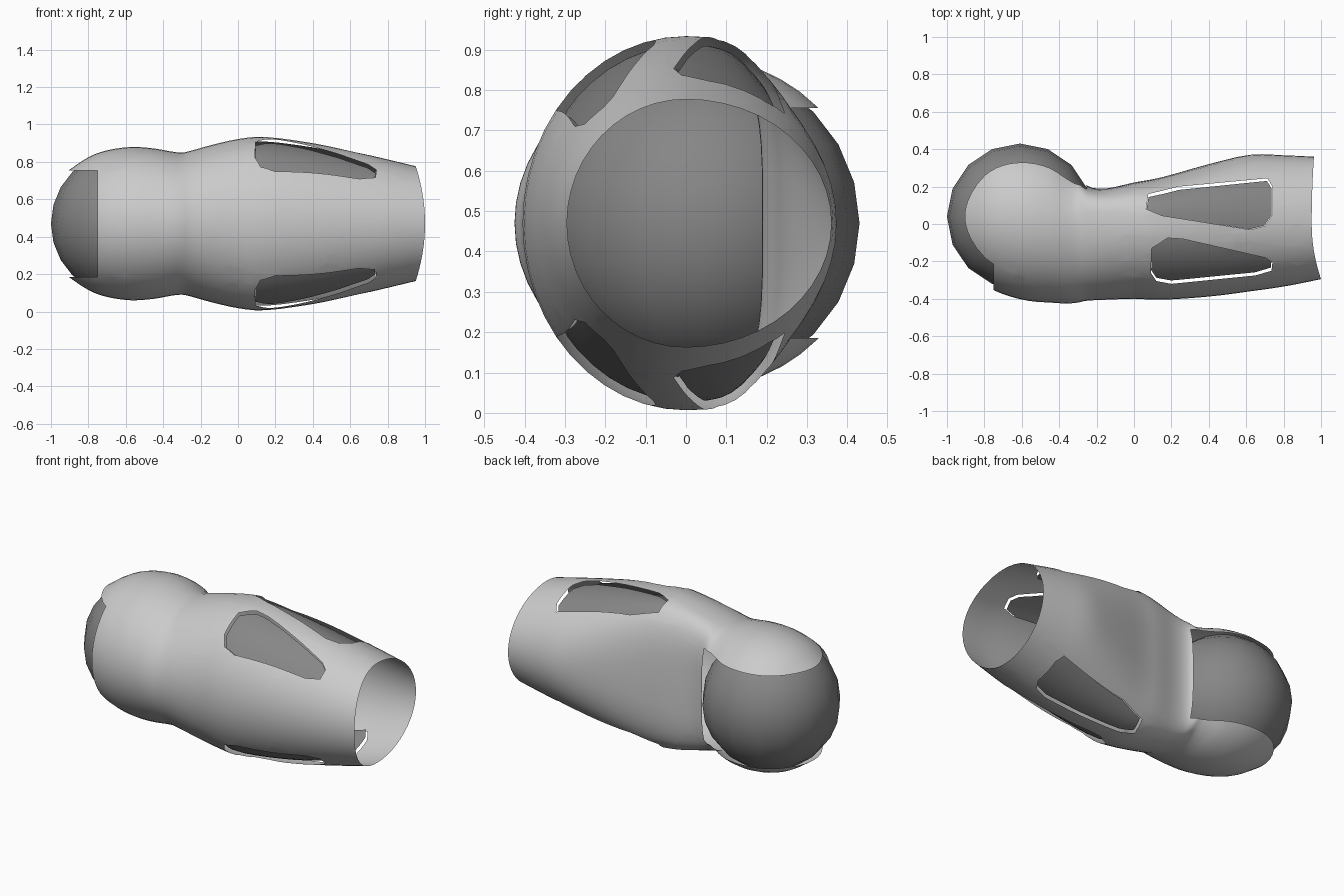
import bpy, bmesh, math
from mathutils import Vector

if "Cube" in bpy.data.objects:
    bpy.data.objects.remove(bpy.data.objects["Cube"])

CZ = 0.47          # height of the long axis
SIDES = 48

dark = bpy.data.materials.new("dark_grey")
dark.diffuse_color = (0.24, 0.24, 0.24, 1)
dark.use_nodes = True
dark.node_tree.nodes["Principled BSDF"].inputs["Base Color"].default_value = dark.diffuse_color

# Shell sections along x: x, front y, back y, half height, centre y, back squareness
SECTIONS = [
    (-0.905, -0.25, 0.33, 0.285, 0.04, 2), (-0.80, -0.325, 0.405, 0.355, 0.04, 2),
    (-0.70, -0.375, 0.44, 0.392, 0.04, 2), (-0.57, -0.41, 0.445, 0.41, 0.03, 2),
    (-0.45, -0.42, 0.42, 0.402, 0.01, 2), (-0.36, -0.425, 0.36, 0.386, 0, 2),
    (-0.30, -0.42, 0.29, 0.38, 0, 2.3), (-0.25, -0.41, 0.205, 0.39, 0, 3.5),
    (-0.15, -0.405, 0.19, 0.418, 0, 3.6), (0.0, -0.40, 0.222, 0.452, 0, 3.2),
    (0.15, -0.405, 0.25, 0.463, 0, 2.8), (0.40, -0.388, 0.32, 0.43, 0, 2.3),
    (0.62, -0.36, 0.37, 0.385, 0, 2), (0.80, -0.33, 0.367, 0.343, 0, 2),
    (0.95, -0.295, 0.36, 0.307, 0, 2),
]


def smooth_sections(rows, steps=3):
    out = []
    for i in range(len(rows) - 1):
        a, b = rows[max(i - 1, 0)], rows[i]
        c, d = rows[i + 1], rows[min(i + 2, len(rows) - 1)]
        for s in range(steps):
            t = s / steps
            out.append([0.5 * (2 * q + (r - p) * t + (2 * p - 5 * q + 4 * r - w) * t * t
                               + (3 * q - p - 3 * r + w) * t ** 3)
                        for p, q, r, w in zip(a, b, c, d)])
    return out + [list(rows[-1])]


def ring(bm, x, front, back, h, yc, n, end):
    verts = []
    for k in range(SIDES):
        a = 2 * math.pi * k / SIDES
        c, s = math.cos(a), math.sin(a)
        if c > 0:
            y = yc + (back - yc) * c ** (2 / n)
            z = h * math.copysign(abs(s) ** (2 / n), s)
        else:
            y, z = yc + (yc - front) * c, h * s
        dx = end * c * c * (0.05 if c < 0 else 0.012)
        verts.append(bm.verts.new((x + dx, y, CZ + z)))
    return verts


def clip(bm, test, planes):
    """Cut the tested faces along planes (point, outward normal); return the inside ones."""
    faces = [f for f in bm.faces if test(f.calc_center_median())]
    for co, no in planes:
        co, no = Vector(co), Vector(no)
        geom = list({e for f in faces for e in f.edges} | {v for f in faces for v in f.verts}) + faces
        res = bmesh.ops.bisect_plane(bm, geom=geom, dist=1e-5, plane_co=co, plane_no=no)
        pool = {f for f in faces if f.is_valid} | {g for g in res["geom"] if isinstance(g, bmesh.types.BMFace)}
        faces = [f for f in pool if (f.calc_center_median() - co).dot(no) < 0]
    return faces


def finish(bm, name, mat=None, angle=40):
    me = bpy.data.meshes.new(name)
    bm.to_mesh(me)
    bm.free()
    ob = bpy.data.objects.new(name, me)
    bpy.context.collection.objects.link(ob)
    if mat:
        me.materials.append(mat)
    bpy.ops.object.select_all(action='DESELECT')
    ob.select_set(True)
    bpy.context.view_layer.objects.active = ob
    bpy.ops.object.shade_smooth_by_angle(angle=math.radians(angle))
    return ob


# Sleeve shell
shell = bmesh.new()
rows = smooth_sections(SECTIONS)
rings = [ring(shell, *r, end=max(0, (i - len(rows) + 7) / 6)) for i, r in enumerate(rows)]
for r0, r1 in zip(rings, rings[1:]):
    for k in range(SIDES):
        j = (k + 1) % SIDES
        shell.faces.new((r0[k], r0[j], r1[j], r1[k]))
bmesh.ops.recalc_face_normals(shell, faces=shell.faces)
probe = max(shell.faces, key=lambda f: f.calc_center_median().z)
if probe.normal.z < 0:
    bmesh.ops.reverse_faces(shell, faces=shell.faces)

# Slot that exposes the ball joint at the end and the back
SLOT = 0.285
band = [((0, 0, CZ + SLOT), (0, 0, 1)), ((0, 0, CZ - SLOT), (0, 0, -1))]
for test, edge in ((lambda c: c.x < -0.6, -0.75),
                   (lambda c: c.x < -0.15 and c.y > 0, -0.255)):
    gone = clip(shell, test, band + [((edge, 0, 0), (1, 0, 0))])
    bmesh.ops.delete(shell, geom=gone, context='FACES')

# Four windows, each with a recessed dark panel
HOLES = {
    "front": [(0.18, -0.075), (0.26, -0.08), (0.70, -0.18), (0.74, -0.205), (0.735, -0.25),
              (0.65, -0.275), (0.20, -0.32), (0.12, -0.305), (0.09, -0.26), (0.095, -0.13)],
    "back": [(0.08, 0.185), (0.24, 0.20), (0.60, 0.288), (0.69, 0.285), (0.74, 0.20),
             (0.74, 0.05), (0.70, -0.01), (0.62, -0.03), (0.15, 0.045), (0.065, 0.08)],
}
for side, pts in HOLES.items():
    mid = sum((Vector((x, y, 0)) for x, y in pts), Vector()) / len(pts)
    planes = []
    for p, q in zip(pts, pts[1:] + pts[:1]):
        p, q = Vector((*p, 0)), Vector((*q, 0))
        n = Vector((q.y - p.y, p.x - q.x, 0)).normalized()
        planes.append((p, n if (mid - p).dot(n) < 0 else -n))
    for level, sign in (("upper", 1), ("lower", -1)):
        inside = clip(shell, lambda c: (c.z - CZ) * sign > 0.02 and -0.05 < c.x < 0.85, planes)
        shell.normal_update()
        panel, made = bmesh.new(), {}
        for f in inside:
            for v in f.verts:
                if v not in made:
                    made[v] = panel.verts.new(v.co - v.normal * 0.022)
            panel.faces.new([made[v] for v in f.verts])
        finish(panel, f"{level}_{side}_panel", dark)
        bmesh.ops.delete(shell, geom=inside, context='FACES')
finish(shell, "sleeve_shell")

# Ball joint
ball = bmesh.new()
bmesh.ops.create_uvsphere(ball, u_segments=16, v_segments=12, radius=0.39)
bmesh.ops.translate(ball, verts=ball.verts, vec=(-0.61, 0.04, CZ))
finish(ball, "ball_joint", dark)
